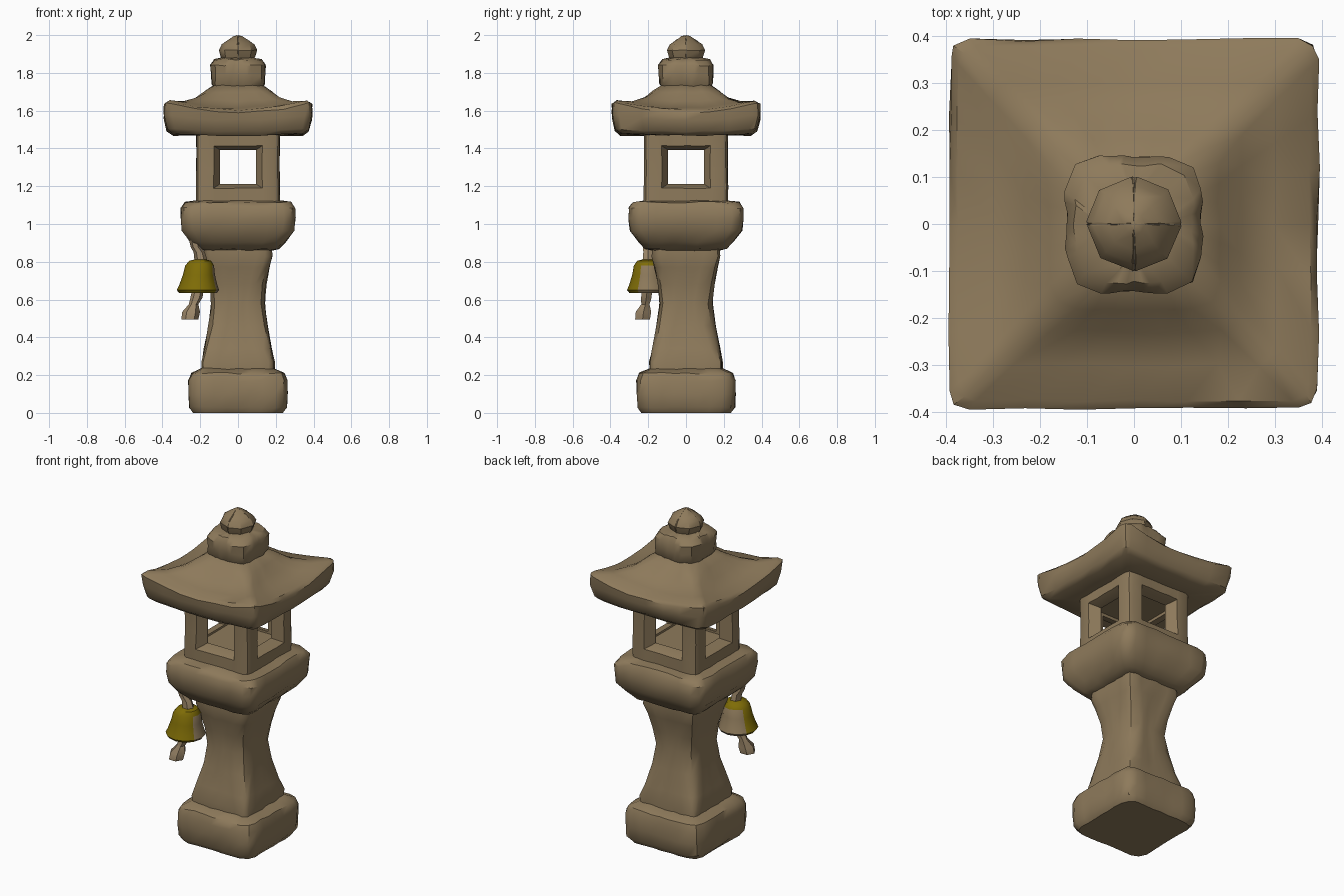
import bpy, bmesh, math, random
from mathutils import Vector

random.seed(4)
if "Cube" in bpy.data.objects:
    bpy.data.objects.remove(bpy.data.objects["Cube"])


def material(name, rgb):
    m = bpy.data.materials.new(name)
    m.use_nodes = True
    m.diffuse_color = (*rgb, 1)
    m.node_tree.nodes["Principled BSDF"].inputs["Base Color"].default_value = (*rgb, 1)
    return m


STONE = material("brown_stone", (0.27, 0.195, 0.105))
GOLD = material("old_gold", (0.21, 0.15, 0.002))
ROPE = material("tan_rope", (0.33, 0.24, 0.14))


def section(half, corner, steps=6, arc=3):
    """Square outline with rounded corners; corner is the rounding as a share of half."""
    r = half * corner
    pts = []
    for q in range(4):
        turn = q * math.pi / 2
        quarter = []
        for i in range(arc):
            a = math.pi / 2 * i / (arc - 1)
            quarter.append(Vector((half - r + r * math.cos(a), half - r + r * math.sin(a))))
        flat = half - r
        for i in range(1, steps):
            quarter.append(Vector((flat - 2 * flat * i / steps, half)))
        for p in quarter:
            pts.append(Vector((p.x * math.cos(turn) - p.y * math.sin(turn),
                               p.x * math.sin(turn) + p.y * math.cos(turn))))
    return pts


def finish(bm, name, mats, angle=40):
    bmesh.ops.recalc_face_normals(bm, faces=bm.faces[:])
    mesh = bpy.data.meshes.new(name)
    bm.to_mesh(mesh)
    bm.free()
    obj = bpy.data.objects.new(name, mesh)
    bpy.context.collection.objects.link(obj)
    for m in mats:
        mesh.materials.append(m)
    smooth(obj, angle)
    return obj


def smooth(obj, angle):
    bpy.ops.object.select_all(action="DESELECT")
    obj.select_set(True)
    bpy.context.view_layer.objects.active = obj
    bpy.ops.object.shade_smooth_by_angle(angle=math.radians(angle))


def skin(bm, rings):
    """Join closed rings of points and cap both ends."""
    loops = [[bm.verts.new(p) for p in ring] for ring in rings]
    for a, b in zip(loops, loops[1:]):
        for i in range(len(a)):
            j = (i + 1) % len(a)
            bm.faces.new((a[i], a[j], b[j], b[i]))
    bm.faces.new(loops[0][::-1])
    bm.faces.new(loops[-1])


def carved(name, profile, jitter=0.004):
    """Stone block from (half width, height, corner rounding, corner lift) rows."""
    bm = bmesh.new()
    rings = []
    for half, z, corner, lift in profile:
        ring = []
        for p in section(half, corner):
            near = min(abs(p.x), abs(p.y)) / half
            wob = [random.uniform(-jitter, jitter) for _ in range(3)]
            ring.append((p.x + wob[0], p.y + wob[1],
                         max(0, z + lift * near ** 2 + (wob[2] if z > 0 else 0))))
        rings.append(ring)
    skin(bm, rings)
    return finish(bm, name, [STONE])


# Foot and waisted column
carved("foot", [(0.235, 0, .25, 0), (0.257, 0.03, .25, 0), (0.26, 0.1, .25, 0),
                (0.26, 0.17, .25, 0), (0.245, 0.21, .25, 0), (0.19, 0.235, .2, 0)])
carved("column", [(0.19, 0.2, .15, 0), (0.192, 0.27, .15, 0), (0.178, 0.34, .25, 0),
                  (0.155, 0.46, .4, 0), (0.14, 0.58, .5, 0), (0.148, 0.68, .4, 0),
                  (0.165, 0.77, .25, 0), (0.18, 0.83, .2, 0), (0.175, 0.9, .2, 0)])

# Flared platform
carved("platform", [(0.17, 0.86, .2, 0), (0.215, 0.87, .2, 0), (0.25, 0.905, .2, 0),
                    (0.295, 0.965, .2, 0), (0.302, 1.03, .2, 0), (0.3, 1.085, .2, 0),
                    (0.28, 1.115, .2, 0), (0.2, 1.125, .2, 0)])

# Light chamber, hollowed and pierced by four splayed windows
chamber = carved("light_chamber", [(0.222, 1.1, .15, 0), (0.222, 1.2, .15, 0),
                                   (0.22, 1.3, .15, 0), (0.22, 1.4, .15, 0),
                                   (0.222, 1.5, .15, 0)], 0.002)


def cutter(name, rings):
    bm = bmesh.new()
    skin(bm, rings)
    obj = finish(bm, name, [STONE])
    obj.hide_render = True
    mod = chamber.modifiers.new(name, "BOOLEAN")
    mod.operation = "DIFFERENCE"
    mod.solver = "EXACT"
    mod.object = obj
    return obj


CORNERS = ((-1, -1), (1, -1), (1, 1), (-1, 1))
helpers = [cutter("chamber_hollow", [[(.155 * x, .155 * y, z) for x, y in CORNERS]
                                     for z in (1.2, 1.41)])]
for axis in range(2):
    rings = []
    for d, half, tall in ((-.24, .14, .12), (-.165, .095, .09), (.165, .095, .09), (.24, .14, .12)):
        ring = [(half * u, d, 1.302 + tall * v) for u, v in CORNERS]
        rings.append([(y, x, z) if axis else (x, y, z) for x, y, z in ring])
    helpers.append(cutter("window_cut", rings))
bpy.context.view_layer.update()
deps = bpy.context.evaluated_depsgraph_get()
cut_mesh = bpy.data.meshes.new_from_object(chamber.evaluated_get(deps))
chamber.modifiers.clear()
chamber.data = cut_mesh
smooth(chamber, 30)
for h in helpers:
    bpy.data.objects.remove(h)

# Roof with upswept corners
carved("roof", [(0.2, 1.47, .1, 0), (0.345, 1.468, .1, 0.01), (0.375, 1.49, .1, 0.015),
                (0.39, 1.55, .1, 0.03), (0.392, 1.59, .1, 0.055), (0.375, 1.605, .1, 0.05),
                (0.3, 1.615, .12, 0.035), (0.23, 1.65, .2, 0.02), (0.18, 1.70, .3, 0),
                (0.12, 1.74, .4, 0)])

# Finial: squared collar and round bud
carved("finial_collar", [(0.11, 1.70, .5, 0), (0.138, 1.74, .5, 0), (0.142, 1.79, .5, 0),
                         (0.145, 1.84, .5, 0), (0.125, 1.87, .55, 0), (0.08, 1.88, .8, 0)])
carved("finial_bud", [(0.075, 1.86, .95, 0), (0.09, 1.885, .95, 0), (0.1, 1.92, .95, 0),
                      (0.085, 1.95, .95, 0), (0.055, 1.972, .95, 0), (0.022, 1.993, .95, 0),
                      (0.006, 1.998, .95, 0)], 0.002)


def turned(name, rows, sides, mats, flatten=1.0):
    """Round part from (x, y, z, radius) rows."""
    bm = bmesh.new()
    skin(bm, [[(x + r * math.cos(math.tau * i / sides),
                y + r * flatten * math.sin(math.tau * i / sides), z) for i in range(sides)]
              for x, y, z, r in rows])
    return finish(bm, name, mats)


# Hanging bell: gold crown and front, bare stone colour at the back
bell = turned("bell", [(-.21, -.2, .65, .07), (-.212, -.2, .635, .1), (-.212, -.2, .65, .112),
                       (-.21, -.2, .68, .1), (-.207, -.2, .73, .085), (-.203, -.2, .78, .076),
                       (-.2, -.2, .805, .058), (-.2, -.2, .815, .02)], 12, [GOLD, STONE])
for f in bell.data.polygons:
    facing = f.normal.dot(Vector((-.45, -.9, 0)))
    crown = f.center.z > .79
    f.material_index = 0 if facing > -0.1 or crown else 1

# Rope above and tassel below
turned("bell_rope", [(-.195, -.2, .8, .035), (-.205, -.2, .85, .03), (-.225, -.205, .88, .026),
                     (-.235, -.21, .94, .03)], 6, [ROPE])
turned("bell_tassel", [(-.21, -.205, .66, .03), (-.22, -.21, .61, .032), (-.235, -.215, .575, .025),
                       (-.248, -.225, .535, .047), (-.255, -.23, .495, .045)], 6, [ROPE])
